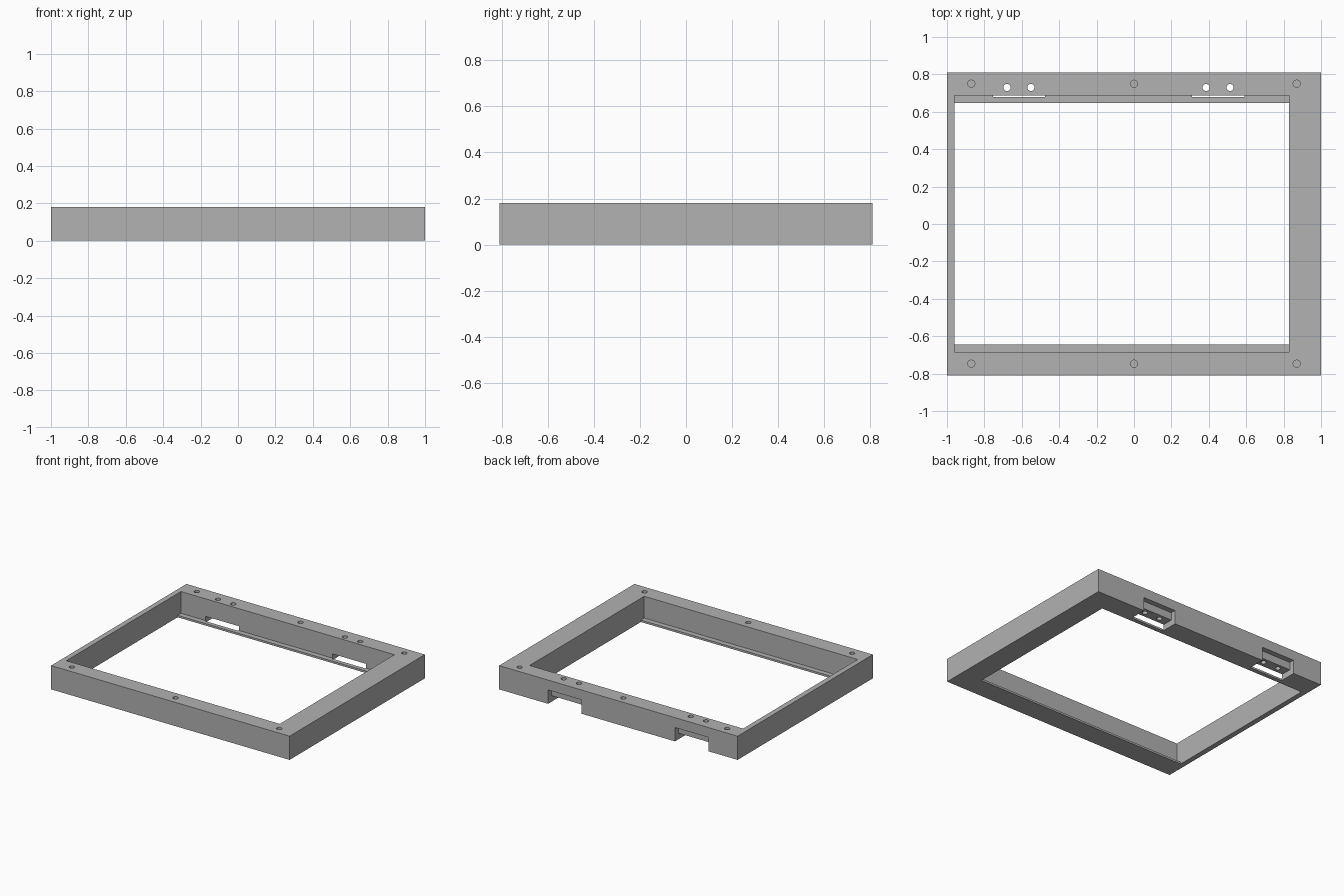
import bpy
import bmesh
from mathutils import Matrix, Vector

default_cube = bpy.data.objects.get("Cube")
if default_cube:
    bpy.data.objects.remove(default_cube, do_unlink=True)

grey = bpy.data.materials.new("plain grey")
grey.use_nodes = True
COLOUR = (0.445, 0.445, 0.445, 1)
grey.diffuse_color = COLOUR
grey.node_tree.nodes["Principled BSDF"].inputs["Base Color"].default_value = COLOUR


def make_object(name, bm):
    bmesh.ops.recalc_face_normals(bm, faces=bm.faces[:])
    mesh = bpy.data.meshes.new(name)
    bm.to_mesh(mesh)
    bm.free()
    mesh.materials.append(grey)
    obj = bpy.data.objects.new(name, mesh)
    bpy.context.collection.objects.link(obj)
    return obj


def extrude_along_x(name, profile, x0, x1):
    """Solid from a (y, z) profile swept between two x positions."""
    bm = bmesh.new()
    face = bm.faces.new([bm.verts.new((x0, y, z)) for y, z in profile])
    result = bmesh.ops.extrude_face_region(bm, geom=[face])
    moved = [v for v in result["geom"] if isinstance(v, bmesh.types.BMVert)]
    bmesh.ops.translate(bm, verts=moved, vec=Vector((x1 - x0, 0, 0)))
    return make_object(name, bm)


def hole_cutter(name, x, y, z0, z1, radius=0.019):
    bm = bmesh.new()
    bmesh.ops.create_cone(bm, cap_ends=True, segments=32, radius1=radius,
                          radius2=radius, depth=z1 - z0,
                          matrix=Matrix.Translation((x, y, (z0 + z1) / 2)))
    return make_object(name, bm)


HEIGHT = 0.18
OVER = 0.3

# Solid slab that becomes the frame
frame = extrude_along_x("frame", [(-0.81, 0), (0.81, 0), (0.81, HEIGHT), (-0.81, HEIGHT)], -1, 1)
cutters = []

# Stepped opening that leaves a thin ledge at the front and back
ledge = 0.015
cutters.append(extrude_along_x("opening_cutter", [
    (-0.645, -OVER), (0.648, -OVER), (0.648, ledge), (0.688, ledge),
    (0.688, OVER), (-0.685, OVER), (-0.685, ledge), (-0.645, ledge)], -0.96, 0.83))

# Two stepped hinge pockets in the back rail, each with a pair of through holes
for x0, x1 in ((-0.755, -0.475), (0.31, 0.59)):
    cutters.append(extrude_along_x("pocket_cutter", [
        (0.68, -OVER), (0.9, -OVER), (0.9, 0.105), (0.77, 0.105),
        (0.77, 0.047), (0.68, 0.047)], x0, x1))
    middle = (x0 + x1) / 2
    for side in (-1, 1):
        cutters.append(hole_cutter("pocket_hole_cutter", middle + side * 0.064, 0.73, 0.02, OVER))

# Blind screw holes in the top of the front and back rails
for x in (-0.87, 0, 0.87):
    for y in (-0.747, 0.75):
        cutters.append(hole_cutter("screw_hole_cutter", x, y, 0.06, OVER))

for cutter in cutters:
    cutter.hide_render = True
    cut = frame.modifiers.new(cutter.name, "BOOLEAN")
    cut.operation = "DIFFERENCE"
    cut.solver = "EXACT"
    cut.object = cutter

# Bake the cuts and remove the cutters
graph = bpy.context.evaluated_depsgraph_get()
finished = bpy.data.meshes.new_from_object(frame.evaluated_get(graph))
frame.modifiers.clear()
frame.data = finished
for cutter in cutters:
    bpy.data.objects.remove(cutter, do_unlink=True)

# Single flat grey finish
finished.materials.clear()
finished.materials.append(grey)
for polygon in finished.polygons:
    polygon.material_index = 0
    polygon.use_smooth = False
